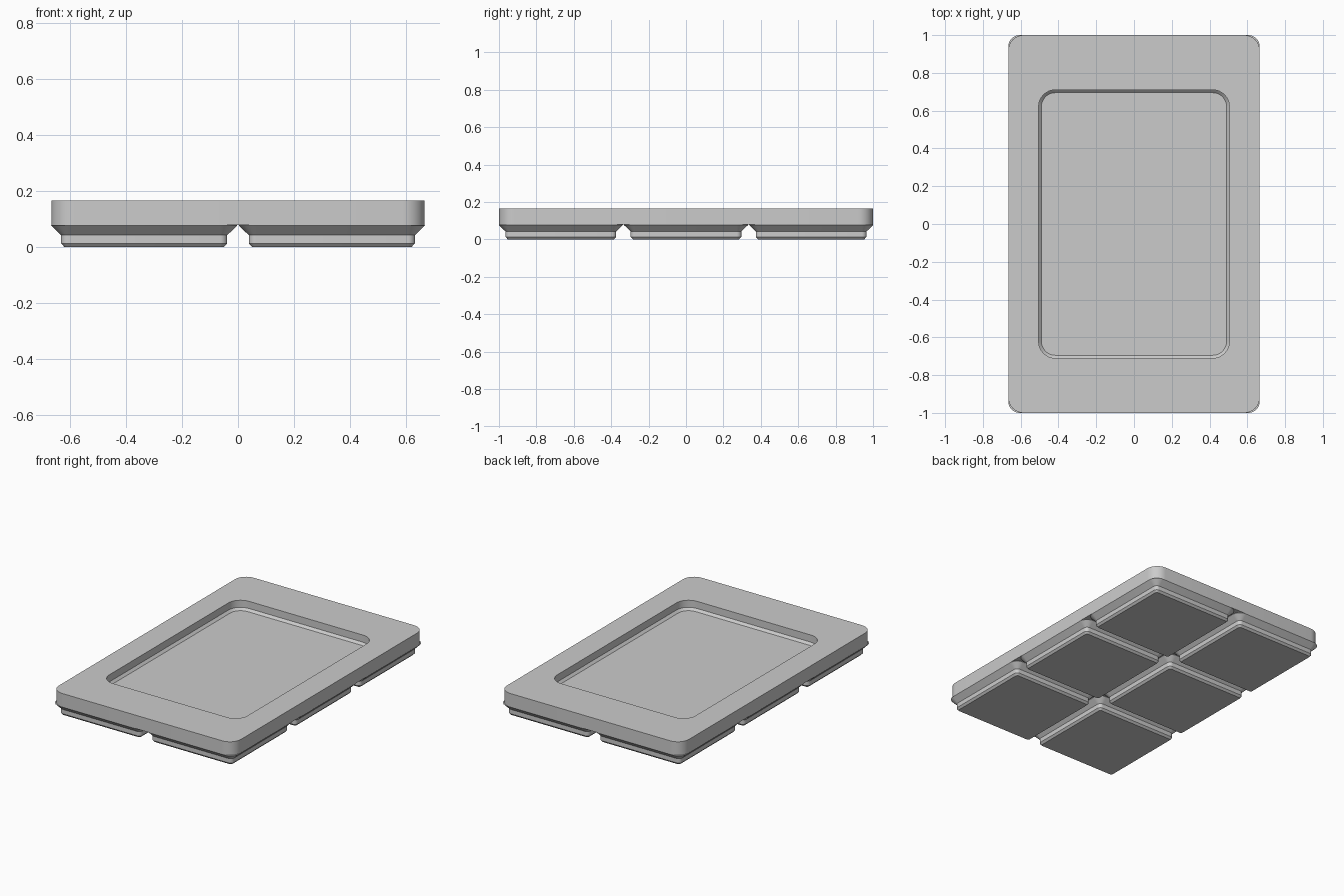
import bpy
import bmesh
from math import cos, sin, pi, radians

cube = bpy.data.objects.get("Cube")
if cube:
    bpy.data.objects.remove(cube, do_unlink=True)

# Single plain grey material
GREY = (0.6, 0.6, 0.6, 1.0)
grey = bpy.data.materials.new("light_grey")
grey.use_nodes = True
grey.diffuse_color = GREY
grey.node_tree.nodes["Principled BSDF"].inputs["Base Color"].default_value = GREY

SEGMENTS = 8  # per rounded corner


def rounded_rect(hx, hy, r):
    """Counter-clockwise outline of a rounded rectangle."""
    points = []
    for quarter, (sx, sy) in enumerate([(1, 1), (-1, 1), (-1, -1), (1, -1)]):
        for i in range(SEGMENTS + 1):
            a = (quarter + i / SEGMENTS) * pi / 2
            points.append((sx * (hx - r) + r * cos(a), sy * (hy - r) + r * sin(a)))
    return points


def loft(name, sections, location=(0, 0, 0)):
    """Skin a stack of rounded rectangles (hx, hy, radius, z) and cap both ends."""
    bm = bmesh.new()
    rings = [[bm.verts.new((x, y, z)) for x, y in rounded_rect(hx, hy, r)]
             for hx, hy, r, z in sections]
    for low, high in zip(rings, rings[1:]):
        for i in range(len(low)):
            j = (i + 1) % len(low)
            bm.faces.new((low[i], low[j], high[j], high[i]))
    bm.faces.new(rings[0][::-1])
    bm.faces.new(rings[-1])
    for face in bm.faces:
        face.smooth = True
    mesh = bpy.data.meshes.new(name)
    bm.to_mesh(mesh)
    bm.free()
    mesh.set_sharp_from_angle(angle=radians(30))
    mesh.materials.append(grey)
    obj = bpy.data.objects.new(name, mesh)
    obj.location = location
    bpy.context.collection.objects.link(obj)
    return obj


# Tray slab with a recess: vertical wall, then a chamfer down to the floor
HALF_X, HALF_Y = 0.665, 1.0
BASE, TOP = 0.078, 0.166
loft("tray_body", [
    (HALF_X, HALF_Y, 0.08, BASE),
    (HALF_X, HALF_Y, 0.08, TOP),
    (0.505, 0.71, 0.088, TOP),
    (0.505, 0.71, 0.088, TOP - 0.047),
    (0.49, 0.695, 0.073, TOP - 0.062),
])

# Two by three grid of stepped feet
PITCH = 0.669
foot_profile = [(0.284, 0.013, 0.0), (0.296, 0.025, 0.013),
                (0.296, 0.025, 0.042), (0.331, 0.06, 0.076), (0.331, 0.06, BASE)]
for row in range(3):
    for column in range(2):
        loft(f"foot_{row + 1}_{column + 1}",
             [(half, half, r, z) for half, r, z in foot_profile],
             ((column - 0.5) * PITCH, (row - 1) * PITCH, 0))
